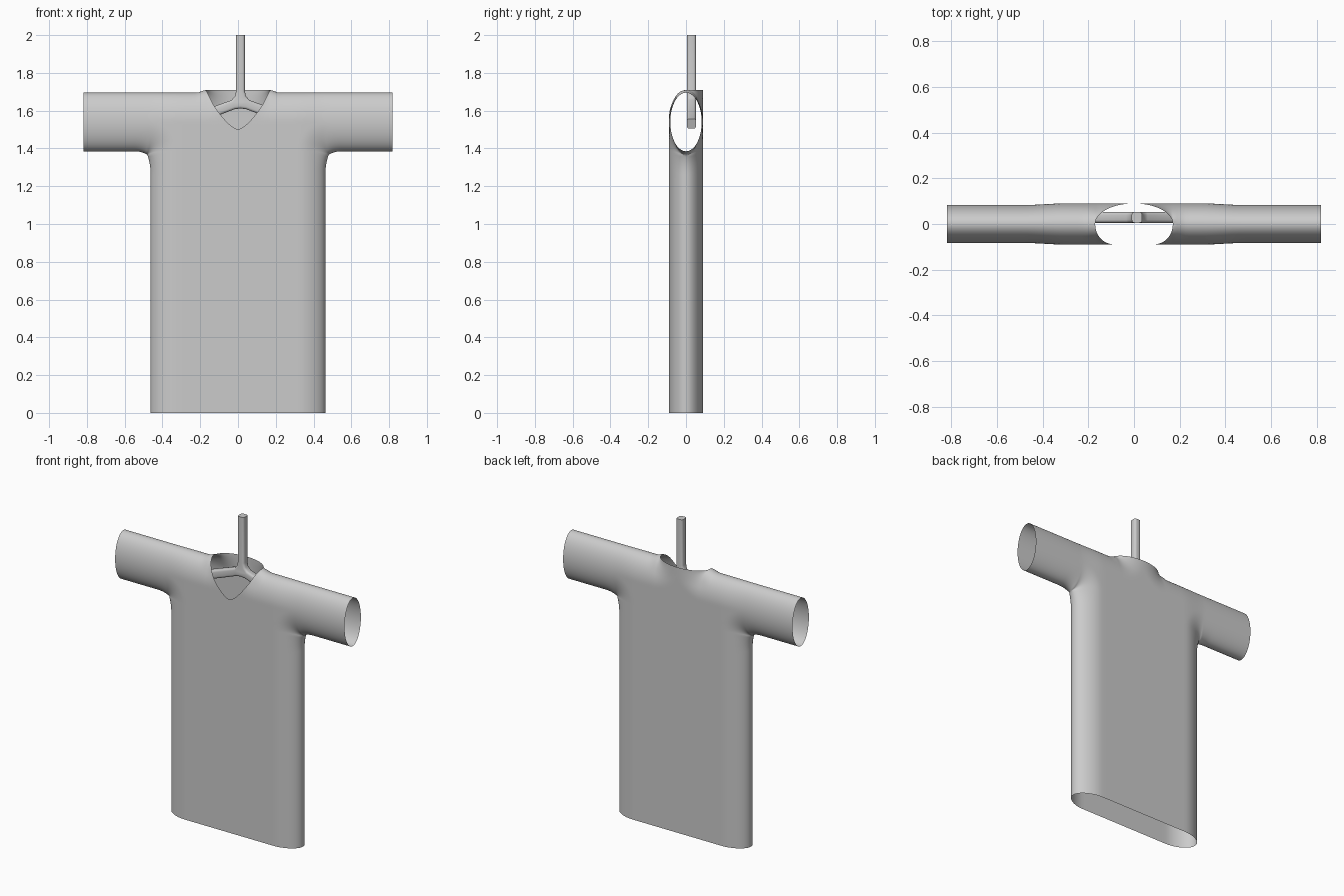
import bpy, bmesh
from math import sin, cos, pi, sqrt

if "Cube" in bpy.data.objects:
    bpy.data.objects.remove(bpy.data.objects["Cube"])

NECK, SIDE, CUFF = 0.17, 0.463, 0.817      # half widths
LOW, TOP = 1.385, 1.695                    # sleeve underside and top
MID, RZ = (LOW + TOP) / 2, (TOP - LOW) / 2
RX = 0.14                                  # roundness of the body sides


def clamp(t):
    return max(0.0, min(1.0, t))


def smooth(t):
    t = clamp(t)
    return t * t * (3 - 2 * t)


def depth(x, z):
    """Half thickness of the shirt at a point of its front outline."""
    if z >= MID:
        u, v = clamp((NECK - x) / NECK), clamp((TOP - z) / RZ)
    else:
        u, v = clamp((SIDE - x) / RX), clamp((z - LOW) / RZ)
    q = min(1.0, sqrt(u * u + v * v))
    return (0.09 - 0.007 * smooth((x - 0.3) / 0.18)) * sqrt(max(0.0, 1 - (1 - q) ** 2))


def place(x, z, side):
    y = side * depth(x, z)
    # rounded armpit
    k = 0.018 * (clamp(1 - abs(x - SIDE) / 0.09) * clamp(1 - abs(z - LOW) / 0.12)) ** 2
    # raised collar
    lift = 0.014 * smooth((z - 1.62) / 0.075) * (1 - smooth((x - NECK) / 0.05))
    return (x + k, y, z - k + lift)


def spread(a, b, n):
    return [a + (b - a) * i / n for i in range(n + 1)]


def make_object(name, bm, angle):
    me = bpy.data.meshes.new(name)
    bm.to_mesh(me)
    bm.free()
    ob = bpy.data.objects.new(name, me)
    bpy.context.collection.objects.link(ob)
    bpy.ops.object.select_all(action='DESELECT')
    ob.select_set(True)
    bpy.context.view_layer.objects.active = ob
    bpy.ops.object.shade_smooth_by_angle(angle=angle)
    return ob


# Shirt: front and back sheets of the right half, welded at the seams
xs = [NECK * sin(pi / 2 * i / 14) for i in range(15)]
xs += [x for x in spread(NECK, 0.32, 8)][1:]
xs += [0.32 + (SIDE - 0.32) * sin(pi / 2 * i / 14) for i in range(1, 15)]
body_cols = len(xs)
xs += spread(SIDE, 0.56, 8)[1:] + spread(0.56, CUFF, 3)[1:]
body_z = spread(0, 1.2, 4) + spread(1.2, LOW, 12)[1:-1]
arc = [(1 - cos(pi * i / 36)) / 2 for i in range(37)]

bm = bmesh.new()
for side in (-1, 1):
    cols = []
    for i, x in enumerate(xs):
        top = TOP
        if side < 0 and x < NECK:              # scooped front neckline
            top = 1.5 + (TOP - 1.5) * (x / NECK) ** 1.5
        zs = [LOW + (top - LOW) * t for t in arc]
        low = body_z if i < body_cols else []
        col = [bm.verts.new(place(x, z, side)) for z in low + zs]
        cols.append(col)
    for a, b in zip(cols, cols[1:]):
        n = min(len(a), len(b))
        a, b = a[-n:], b[-n:]
        for j in range(n - 1):
            f = [a[j], b[j], b[j + 1], a[j + 1]]
            bm.faces.new(f if side < 0 else f[::-1])
bmesh.ops.remove_doubles(bm, verts=bm.verts, dist=1e-5)
shirt = make_object("shirt", bm, pi / 2)
mirror = shirt.modifiers.new("mirror", 'MIRROR')
mirror.use_clip = True
mirror.merge_threshold = 0.0005

# Hanger: Y-shaped outline, thickened and rounded along its long edges
CX, Y0, Y1 = 0.013, 0.005, 0.053
half = [(0.023, 2.0), (0.023, 1.705), (0.029, 1.677), (0.047, 1.656),
        (0.32, 1.557), (0.303, 1.505), (0.03, 1.608)]
outline = half + [(0, 1.612)] + [(-x, z) for x, z in reversed(half)]
bm = bmesh.new()
n = len(outline)
front = [bm.verts.new((CX + x, Y0, z)) for x, z in outline]
back = [bm.verts.new((CX + x, Y1, z)) for x, z in outline]
bm.faces.new(front)
bm.faces.new(back[::-1])
for i in range(n):
    j = (i + 1) % n
    bm.faces.new((front[i], back[i], back[j], front[j]))
bmesh.ops.recalc_face_normals(bm, faces=bm.faces)
ends = (4, n - 6, n - 1)                       # arm tips and top stay square
ring = [bm.edges.get((r[i], r[(i + 1) % n]))
        for r in (front, back) for i in range(n) if i not in ends]
bmesh.ops.bevel(bm, geom=ring, offset=0.013, segments=3, profile=0.5,
                affect='EDGES', clamp_overlap=True)
make_object("hanger", bm, pi / 5)
